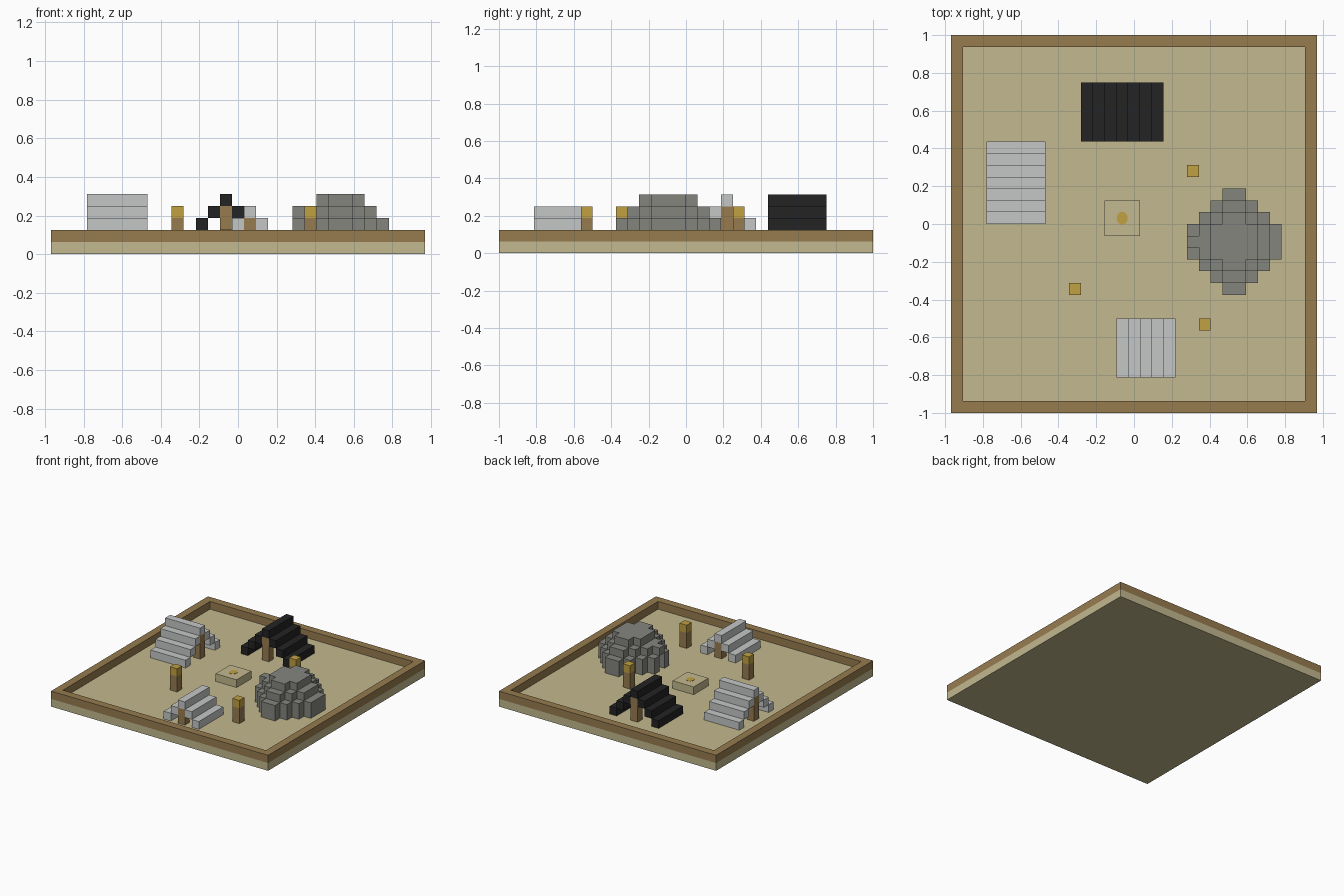
import bpy, bmesh
from mathutils import Matrix

cube = bpy.data.objects.get("Cube")
if cube:
    bpy.data.objects.remove(cube)

U = 0.0625                     # one block
X0, Y0 = -15.5 * U, -1.0       # corner of the block grid


def material(name, rgb):
    lin = [((c / 255 + 0.055) / 1.055) ** 2.4 for c in rgb]
    m = bpy.data.materials.new(name)
    m.use_nodes = True
    m.diffuse_color = (*lin, 1)
    m.node_tree.nodes["Principled BSDF"].inputs["Base Color"].default_value = (*lin, 1)
    return m


SAND = material("sand", (194, 184, 142))
WOOD = material("wood", (151, 124, 80))
GOLD = material("gold", (193, 161, 66))
DARK = material("charcoal cloth", (35, 35, 35))
PALE = material("pale cloth", (197, 199, 199))
STONE = material("grey stone", (133, 133, 127))


def finish(name, bm, mat):
    mesh = bpy.data.meshes.new(name)
    bm.to_mesh(mesh)
    bm.free()
    mesh.materials.append(mat)
    obj = bpy.data.objects.new(name, mesh)
    bpy.context.collection.objects.link(obj)
    return obj


def blocks(name, mat, boxes):
    """Boxes given as (x, y, z, width, depth, height) in blocks."""
    bm = bmesh.new()
    for x, y, z, w, d, h in boxes:
        centre = (X0 + (x + w / 2) * U, Y0 + (y + d / 2) * U, (z + h / 2) * U)
        size = Matrix.Diagonal((w * U, d * U, h * U, 1))
        bmesh.ops.create_cube(bm, size=1, matrix=Matrix.Translation(centre) @ size)
    return finish(name, bm, mat)


# Ground slab and the low border around it
blocks("ground", SAND, [(0, 0, 0, 31, 32, 1)])
blocks("border", WOOD, [(0, 0, 1, 31, 1, 1), (0, 31, 1, 31, 1, 1),
                        (0, 1, 1, 1, 30, 1), (30, 1, 1, 1, 30, 1)])


# Stepped tents, open at both ends, with a pole under each end of the ridge
def tent(name, mat, x, y, half, length, along_x):
    rows, poles = [], []
    for i in range(2 * half + 1):
        z = 1 + half - abs(i - half)
        rows.append((x, y + i, z, length, 1, 1) if along_x else (x + i, y, z, 1, length, 1))
    for end in (0, length - 1):
        px, py = (x + end, y + half) if along_x else (x + half, y + end)
        poles.append((px, py, 1, 1, 1, half))
    blocks(name, mat, rows)
    blocks(name + "_poles", WOOD, poles)


tent("side_tent", PALE, 3, 16, 3, 5, True)
tent("back_tent", DARK, 11, 23, 3, 5, False)
tent("front_tent", PALE, 14, 3, 2, 5, False)

# Torch posts
for i, (x, y) in enumerate([(20, 20), (10, 10), (21, 7)]):
    blocks(f"torch_post_{i + 1}", WOOD, [(x, y, 1, 1, 1, 2)])
    blocks(f"torch_top_{i + 1}", GOLD, [(x, y, 3, 1, 1, 1)])

# Central platform with a painted round mark
blocks("platform", SAND, [(13, 15, 1, 3, 3, 1)])
bm = bmesh.new()
mark = Matrix.Translation((X0 + 14.5 * U, Y0 + 16.5 * U, 2 * U + 0.001)) @ Matrix.Diagonal((0.029, 0.034, 1, 1))
bmesh.ops.create_cone(bm, cap_ends=True, segments=20, radius1=1, radius2=1, depth=0.003, matrix=mark)
finish("platform_mark", bm, GOLD)


# Hollow stone dome built from rings of blocks
def layer(s):
    cells = set()
    for dy in range(-s, s + 1):
        h = min(s, s + 1 - abs(dy))
        cells |= {(24 + dx, 14 + dy) for dx in range(-h, h)}
    return cells


wall = layer(4) - layer(3) - {(20, 14)}          # gap is the doorway
shoulder = layer(3) - layer(2) | {(20, 14)}      # extra block is the lintel
dome = [(x, y, 1, 1, 1, 2) for x, y in sorted(wall)]
dome += [(x, y, 3, 1, 1, 1) for x, y in sorted(shoulder)]
dome += [(x, y, 4, 1, 1, 1) for x, y in sorted(layer(2))]
blocks("stone_dome", STONE, dome)
